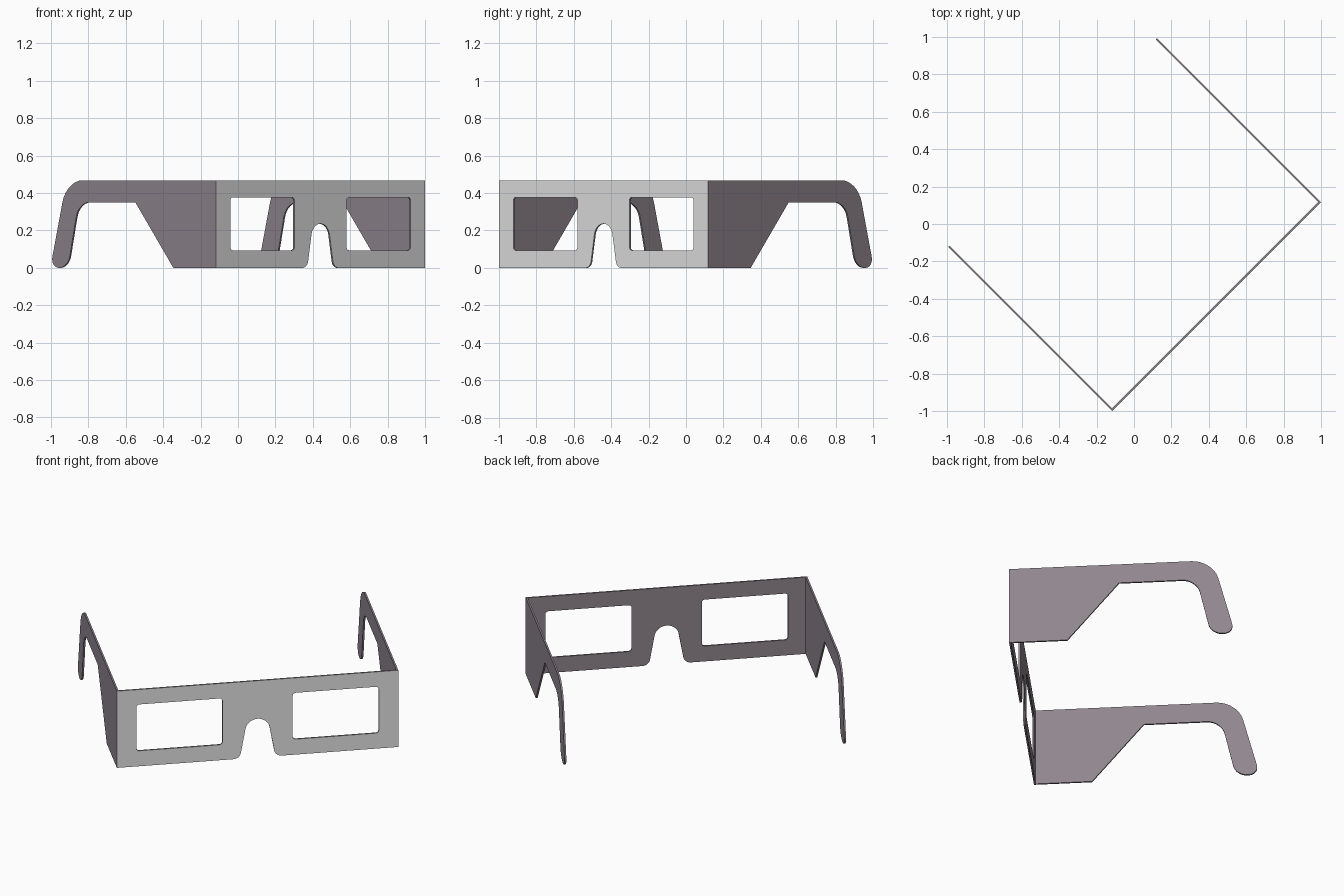
import bpy
import math
from mathutils import Matrix, Vector
from mathutils.geometry import interpolate_bezier

if "Cube" in bpy.data.objects:
    bpy.data.objects.remove(bpy.data.objects["Cube"])

T = 0.01                      # card thickness
W, D, H = 0.79, 0.624, 0.468  # half width, half depth, height


def material(name, rgb):
    m = bpy.data.materials.new(name)
    m.diffuse_color = (*rgb, 1)
    m.use_nodes = True
    m.node_tree.nodes["Principled BSDF"].inputs["Base Color"].default_value = m.diffuse_color
    return m


grey = material("light grey card", (0.8, 0.8, 0.8))
mauve = material("dark mauve card", (0.28, 0.24, 0.273))


def rounded(corners):
    """Outline from (x, y, trim) corners; trim rounds the corner."""
    pts, n = [], len(corners)
    for i, (x, y, r) in enumerate(corners):
        c = Vector((x, y, 0))
        if r == 0:
            pts.append(c)
            continue
        a = Vector((*corners[i - 1][:2], 0))
        b = Vector((*corners[(i + 1) % n][:2], 0))
        p, q = c + (a - c).normalized() * r, c + (b - c).normalized() * r
        pts += interpolate_bezier(p, p.lerp(c, .56), q.lerp(c, .56), q, 9)
    return pts


def card(name, outlines, matrix):
    """Flat card cut from outlines (first is the border, the rest are holes)."""
    cu = bpy.data.curves.new(name, 'CURVE')
    cu.dimensions = '2D'
    cu.fill_mode = 'BOTH'
    cu.extrude = T / 2
    for pts in outlines:
        sp = cu.splines.new('POLY')
        sp.points.add(len(pts) - 1)
        for p, co in zip(sp.points, pts):
            p.co = (co.x, co.y, 0, 1)
        sp.use_cyclic_u = True
    tmp = bpy.data.objects.new(name + "_outline", cu)
    bpy.context.collection.objects.link(tmp)
    dg = bpy.context.evaluated_depsgraph_get()
    me = bpy.data.meshes.new_from_object(tmp.evaluated_get(dg))
    bpy.data.objects.remove(tmp)
    me.transform(Matrix.Rotation(math.radians(45), 4, 'Z') @ matrix)
    me.materials.clear()
    me.materials.append(mauve)
    me.materials.append(grey)
    for f in me.polygons:
        f.use_smooth = False
    ob = bpy.data.objects.new(name, me)
    bpy.context.collection.objects.link(ob)
    return ob


# Front panel with nose notch and two window openings
border = rounded([
    (-W, 0, 0), (-.1, 0, .035), (-.058, .236, .057), (.058, .236, .057),
    (.1, 0, .035), (W, 0, 0), (W, H, 0), (-W, H, 0)])
windows = [rounded([(s * .197, .094, .018), (s * .681, .094, .018),
                    (s * .681, .377, .018), (s * .197, .377, .018)])
           for s in (-1, 1)]
front = card("front_panel", [border] + windows, Matrix((
    (1, 0, 0, 0), (0, 0, -1, -D + T / 2), (0, 1, 0, 0), (0, 0, 0, 1))))

# Only the outward side of the front panel is light grey
out = Vector((1, -1, 0)).normalized()
for f in front.data.polygons:
    f.material_index = 1 if f.normal.dot(out) > 0.9 else 0

# Temple arms with hooked ends
arm = rounded([
    (T, 0, 0), (.323, 0, 0), (.61, .35, 0), (1.04, .35, .08),
    (1.12, 0, .064), (1.253, 0, .064), (1.131, H, .12), (T, H, 0)])
for side, s in (("left", -1), ("right", 1)):
    card(side + "_arm", [arm], Matrix((
        (0, 0, 1, s * (W - T / 2)), (1, 0, 0, -D), (0, 1, 0, 0), (0, 0, 0, 1))))
